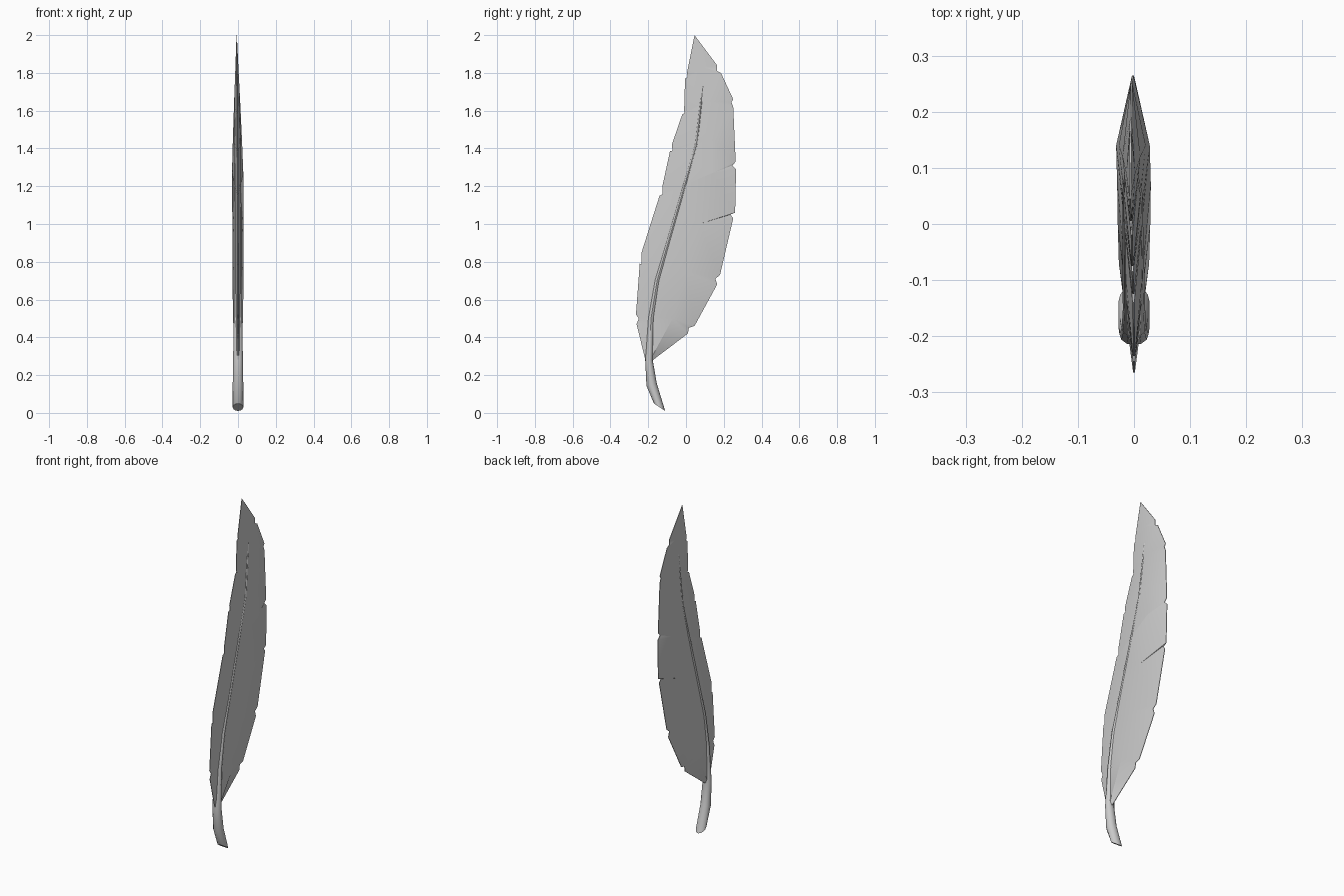
import bpy, bmesh, math
from mathutils import Vector

cube = bpy.data.objects.get("Cube")
if cube:
    bpy.data.objects.remove(cube, do_unlink=True)

grey = bpy.data.materials.new("feather grey")
grey.use_nodes = True
grey.diffuse_color = (0.6, 0.6, 0.6, 1)
grey.node_tree.nodes["Principled BSDF"].inputs["Base Color"].default_value = (0.6, 0.6, 0.6, 1)


def lean(z):
    # slight sideways drift of the upper half
    return -0.007 * max(0.0, z - 1.0)


def finish(bm, name, angle):
    bmesh.ops.recalc_face_normals(bm, faces=bm.faces[:])
    mesh = bpy.data.meshes.new(name)
    bm.to_mesh(mesh)
    bm.free()
    obj = bpy.data.objects.new(name, mesh)
    bpy.context.collection.objects.link(obj)
    mesh.materials.append(grey)
    bpy.ops.object.select_all(action='DESELECT')
    obj.select_set(True)
    bpy.context.view_layer.objects.active = obj
    bpy.ops.object.shade_smooth_by_angle(angle=math.radians(angle))


# Vane: lens-shaped blade; ridge is (y, z, half thickness)
RIDGE = [(-.19, .28, .01), (-.07, .5, .027), (0, .75, .029), (.07, 1, .03),
         (.14, 1.27, .03), (.14, 1.45, .024), (.12, 1.65, .016),
         (.09, 1.83, .008), (.045, 2, .001)]
# Ragged edges (y, z), bottom to top, with notches
BACK = [(-.175, .28), (.01, .42), (.015, .45), (.045, .46), (.165, .68), (.155, .71),
        (.18, .73), (.25, 1.03), (.235, 1.05), (.26, 1.06), (.265, 1.29), (.245, 1.31),
        (.263, 1.33), (.25, 1.62), (.24, 1.645), (.25, 1.66), (.185, 1.8), (.165, 1.81),
        (.165, 1.84), (.045, 2)]
FRONT = [(-.215, .28), (-.262, .47), (-.25, .5), (-.265, .52), (-.245, .79), (-.235, .78),
         (-.235, .85), (-.14, 1.15), (-.125, 1.11), (-.125, 1.2), (-.085, 1.385),
         (-.07, 1.38), (-.075, 1.42), (-.02, 1.58), (-.005, 1.58), (-.01, 1.6),
         (-.005, 1.77), (.01, 1.77), (.005, 1.8), (.045, 2)]
RIM = 0.0015


def ridge_index(z):
    return min(range(len(RIDGE)), key=lambda i: abs(RIDGE[i][1] - z))


bm = bmesh.new()
rims = {}
for side in (1, -1):
    ridge = [bm.verts.new((side * t + lean(z), y, z)) for y, z, t in RIDGE]
    for label, edge in (("back", BACK), ("front", FRONT)):
        rim = [bm.verts.new((side * RIM + lean(z), y, z)) for y, z in edge]
        rims[label, side] = rim
        last = 0
        for k in range(len(rim) - 1):
            nxt = max(last, ridge_index(edge[k + 1][1]))
            bm.faces.new([rim[k], rim[k + 1]] + ridge[last:nxt + 1][::-1])
            last = nxt
# thin wall joining the two sides around the edge
for label in ("back", "front"):
    a, b = rims[label, 1], rims[label, -1]
    for k in range(len(a) - 1):
        bm.faces.new((a[k], a[k + 1], b[k + 1], b[k]))
bmesh.ops.remove_doubles(bm, verts=bm.verts[:], dist=0.0004)
bmesh.ops.triangulate(bm, faces=[f for f in bm.faces if len(f.verts) > 3])
finish(bm, "vane", 30)

# Shaft: tapered tube (y, z, half width across x, half width across y)
SHAFT = [(-.14, .03, .028, .036), (-.182, .15, .028, .028), (-.196, .28, .026, .02),
         (-.185, .5, .022, .016), (-.153, .7, .02, .015), (.055, 1.42, .018, .012),
         (.09, 1.73, .012, .008)]
SIDES = 12
bm = bmesh.new()
rings = []
for i, (y, z, rx, ry) in enumerate(SHAFT):
    lo, hi = SHAFT[max(i - 1, 0)], SHAFT[min(i + 1, len(SHAFT) - 1)]
    along = Vector((0, hi[0] - lo[0], hi[1] - lo[1])).normalized()
    across = Vector((0, along.z, -along.y))
    if i == 0:
        across = Vector((0, .83, -.55))  # slanted cut at the foot
    ring = []
    for k in range(SIDES):
        a = 2 * math.pi * k / SIDES
        ring.append(bm.verts.new(Vector((lean(z) + rx * math.cos(a), y, z))
                                 + across * ry * math.sin(a)))
    rings.append(ring)
for low, high in zip(rings, rings[1:]):
    for k in range(SIDES):
        n = (k + 1) % SIDES
        bm.faces.new((low[k], low[n], high[n], high[k]))
bm.faces.new(rings[0])
bm.faces.new(rings[-1])
for v in bm.verts:
    v.co.z = max(v.co.z, 0)
finish(bm, "shaft", 35)
